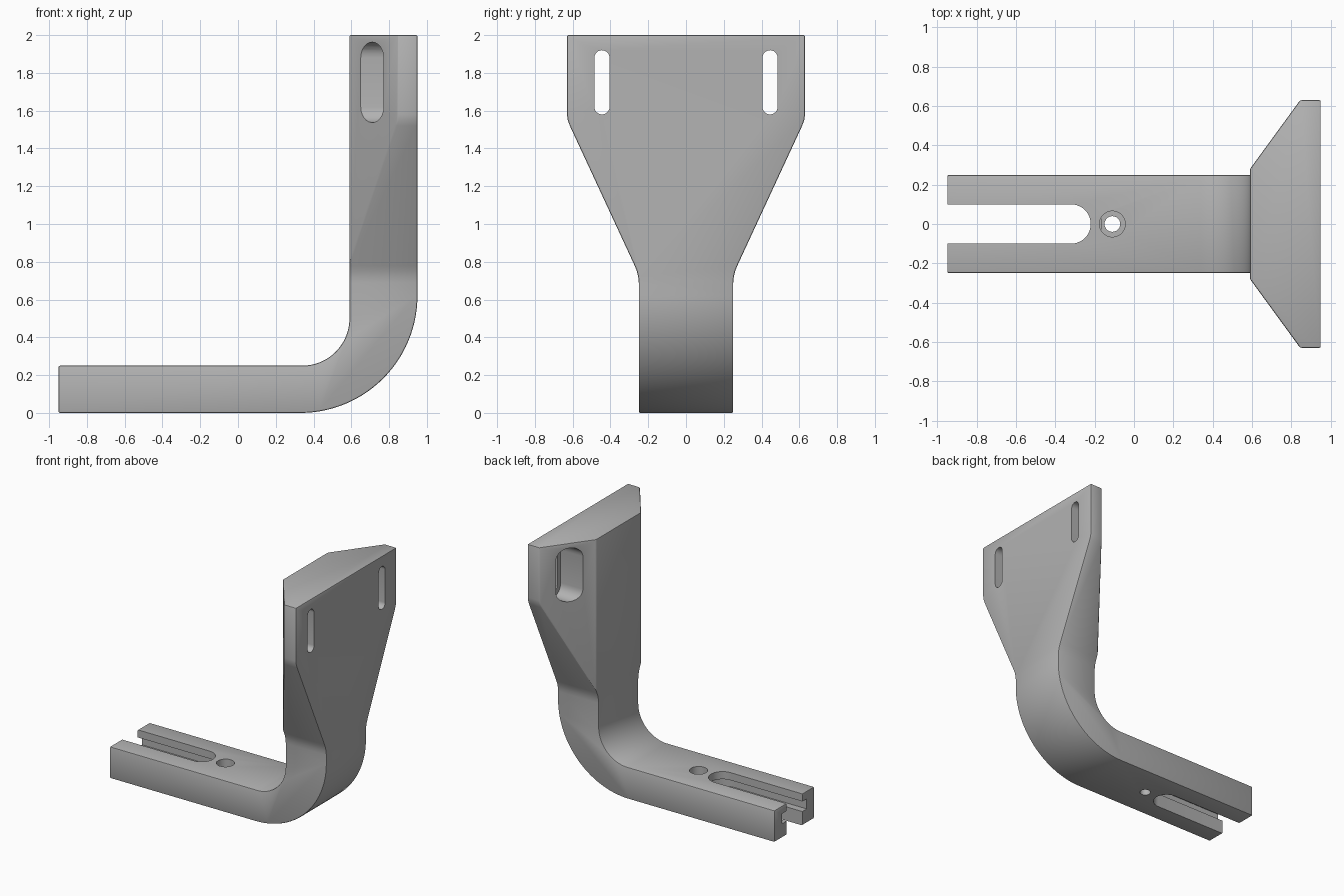
import bpy, bmesh
from math import sin, cos, pi, radians
from mathutils import Vector

cube = bpy.data.objects.get("Cube")
if cube:
    bpy.data.objects.remove(cube, do_unlink=True)

grey = bpy.data.materials.new("plain grey")
grey.use_nodes = True
colour = (0.45, 0.45, 0.45, 1)
grey.diffuse_color = colour
grey.node_tree.nodes["Principled BSDF"].inputs["Base Color"].default_value = colour


def arc(cx, cy, r, start, end, steps=12):
    angles = [radians(start + (end - start) * i / steps) for i in range(steps + 1)]
    return [(cx + r * cos(a), cy + r * sin(a)) for a in angles]


def prism(name, outline, axis, low, high):
    """Extrude a 2D outline along an axis; outline uses the other two axes in order."""
    bm = bmesh.new()
    verts = []
    for p in outline:
        co = list(p)
        co.insert(axis, low)
        verts.append(bm.verts.new(co))
    face = bm.faces.new(verts)
    top = bmesh.ops.extrude_face_region(bm, geom=[face])["geom"]
    shift = Vector((0, 0, 0))
    shift[axis] = high - low
    bmesh.ops.translate(bm, vec=shift, verts=[g for g in top if isinstance(g, bmesh.types.BMVert)])
    bmesh.ops.recalc_face_normals(bm, faces=bm.faces)
    mesh = bpy.data.meshes.new(name)
    bm.to_mesh(mesh)
    bm.free()
    mesh.materials.append(grey)
    ob = bpy.data.objects.new(name, mesh)
    bpy.context.collection.objects.link(ob)
    return ob


def combine(target, tool, operation):
    mod = target.modifiers.new(tool.name, "BOOLEAN")
    mod.operation = operation
    mod.solver = "EXACT"
    mod.object = tool
    tool.hide_render = True
    tool.hide_set(True)
    cutters.append(tool)


def mirrored(half):
    return half + [(-a, b) for a, b in reversed(half)]


cutters = []

# Bent arm in side profile, extruded wide
side = [(-0.95, 0)] + arc(0.33, 0.62, 0.62, -90, 0, 28) + [(0.95, 2), (0.59, 2)]
side += arc(0.34, 0.5, 0.25, 0, -90, 20) + [(-0.95, 0.25)]
bracket = prism("bracket", side, 1, -0.8, 0.8)

# Flared head outline trims the width
flare = mirrored([(0.25, -0.1), (0.25, 0.69), (0.253, 0.72), (0.26, 0.75), (0.272, 0.78),
                  (0.615, 1.52), (0.626, 1.55), (0.63, 1.58), (0.63, 2.1)])
combine(bracket, prism("flare_trim", flare, 0, -1.2, 1.2), "INTERSECT")

# Plan outline gives the slanted shoulders of the head
plan = [(-1.2, 0.28), (0.59, 0.28), (0.918, 0.73), (1.2, 0.73)]
plan += [(x, -y) for x, y in reversed(plan)]
combine(bracket, prism("shoulder_trim", plan, 2, -0.2, 2.2), "INTERSECT")

bevel = bracket.modifiers.new("soft_edges", "BEVEL")
bevel.width = 0.008
bevel.segments = 2
bevel.limit_method = "ANGLE"
bevel.angle_limit = radians(25)

# Open slot in the foot, with a wider hidden groove
for name, r, low, high in (("foot_slot", 0.1, -0.1, 0.4), ("foot_groove", 0.155, 0.11, 0.19)):
    outline = [(-1.2, -r)] + arc(-0.32, 0, r, -90, 90, 20) + [(-1.2, r)]
    combine(bracket, prism(name, outline, 2, low, high), "DIFFERENCE")

# Counterbored screw hole
for name, r, low in (("screw_hole", 0.04, -0.1), ("screw_recess", 0.066, 0.12)):
    combine(bracket, prism(name, arc(-0.11, 0, r, 0, 345, 23), 2, low, 0.4), "DIFFERENCE")

# Upright slots in the head, recessed from the inner side
for label, s in (("left", 1), ("right", -1)):
    for name, r, end in (("head_slot", 0.04, 1.2), ("head_recess", 0.083, 0.845)):
        outline = arc(0.445 * s, 1.88, r, 0, 180) + arc(0.445 * s, 1.62, r, 180, 360)
        combine(bracket, prism(label + "_" + name, outline, 0, 0.4, end), "DIFFERENCE")

# Bake the shape, then remove the cutters
bpy.context.view_layer.update()
graph = bpy.context.evaluated_depsgraph_get()
final = bpy.data.meshes.new_from_object(bracket.evaluated_get(graph))
bracket.modifiers.clear()
bracket.data = final
for tool in cutters:
    bpy.data.objects.remove(tool, do_unlink=True)
final.materials.clear()
final.materials.append(grey)
for poly in final.polygons:
    poly.material_index = 0

bpy.ops.object.select_all(action="DESELECT")
bracket.select_set(True)
bpy.context.view_layer.objects.active = bracket
bpy.ops.object.shade_smooth_by_angle(angle=radians(25))
